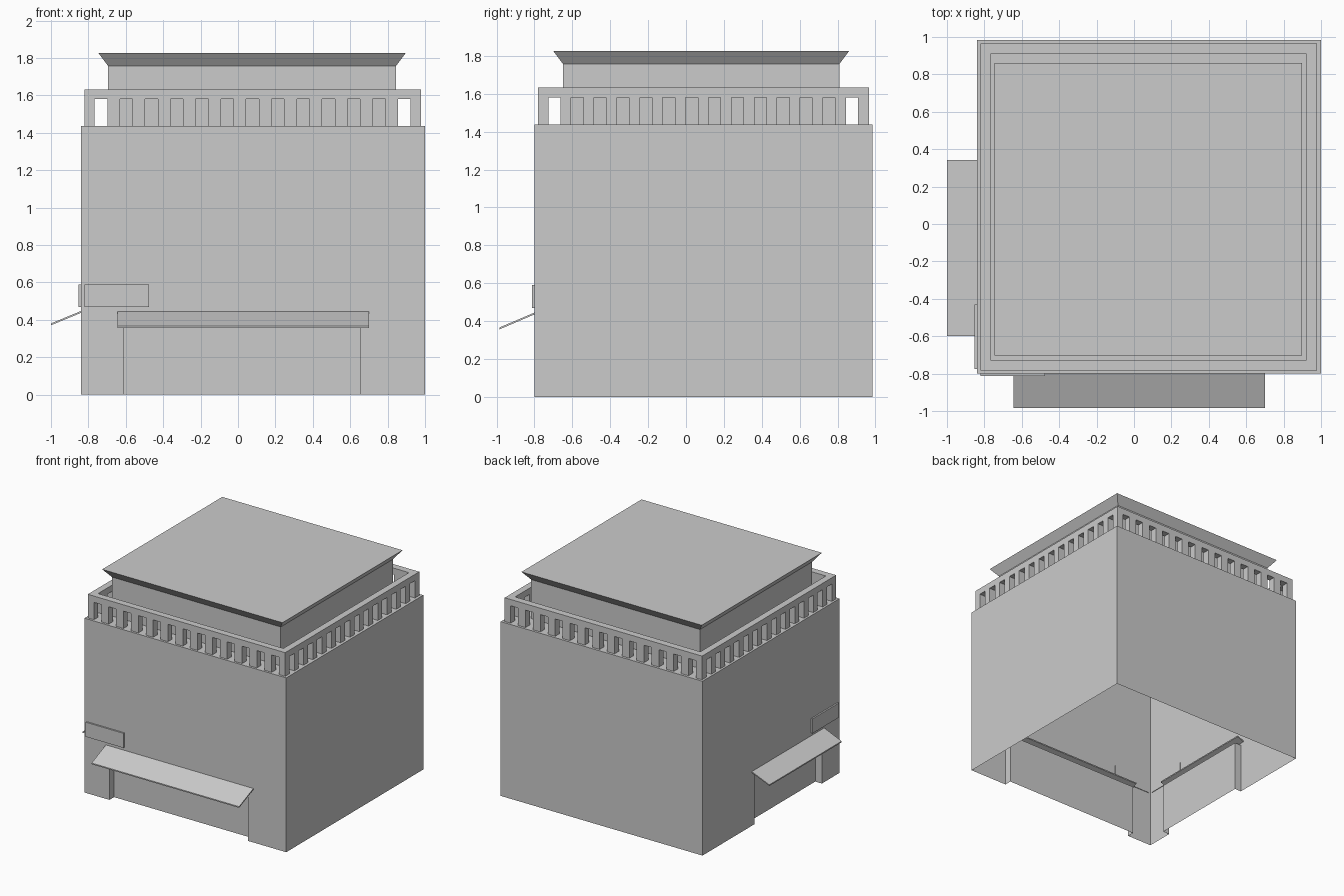
import bpy, bmesh
from mathutils import Vector

if "Cube" in bpy.data.objects:
    bpy.data.objects.remove(bpy.data.objects["Cube"])

X0, X1, Y0, Y1, H = -0.84, 1.0, -0.80, 0.985, 1.437   # main block
PX0, PX1, PY0, PY1 = -0.822, 0.978, -0.782, 0.965     # parapet outer
IX0, IX1, IY0, IY1 = -0.767, 0.923, -0.727, 0.908     # parapet inner


def finish(name, bm):
    bmesh.ops.remove_doubles(bm, verts=bm.verts, dist=1e-5)
    bmesh.ops.recalc_face_normals(bm, faces=bm.faces)
    me = bpy.data.meshes.new(name)
    bm.to_mesh(me)
    bm.free()
    ob = bpy.data.objects.new(name, me)
    bpy.context.collection.objects.link(ob)
    return ob


def face(bm, pts):
    bm.faces.new([bm.verts.new(p) for p in pts])


def add_box(bm, x0, x1, y0, y1, z0, z1):
    verts = bmesh.ops.create_cube(bm, size=1)["verts"]
    for v in verts:
        v.co = Vector(((x0 + x1) / 2 + v.co.x * (x1 - x0),
                       (y0 + y1) / 2 + v.co.y * (y1 - y0),
                       (z0 + z1) / 2 + v.co.z * (z1 - z0)))


def box(name, *dims):
    bm = bmesh.new()
    add_box(bm, *dims)
    return finish(name, bm)


def front(u, d, z):   # position along front wall, depth inwards, height
    return (u, Y0 + d, z)


def left(u, d, z):    # same for the left wall
    return (X0 + d, u, z)


def entrance_wall(bm, at, u0, u1, a, b, top=0.42, depth=0.06):
    """Wall with a doorway recess open at the bottom."""
    face(bm, [at(u, 0, z) for u, z in
              ((u0, 0), (a, 0), (a, top), (b, top), (b, 0), (u1, 0), (u1, H), (u0, H))])
    path = [(a, 0), (a, top), (b, top), (b, 0)]
    for (p, pz), (q, qz) in zip(path, path[1:]):
        face(bm, [at(p, 0, pz), at(q, 0, qz), at(q, depth, qz), at(p, depth, pz)])
    face(bm, [at(p, depth, z) for p, z in path])


# Hollow main block, open underneath
bm = bmesh.new()
entrance_wall(bm, front, X0, X1, -0.612, 0.652)
entrance_wall(bm, left, Y0, Y1, -0.57, 0.31)
face(bm, [(X1, Y0, 0), (X1, Y1, 0), (X1, Y1, H), (X1, Y0, H)])
face(bm, [(X1, Y1, 0), (X0, Y1, 0), (X0, Y1, H), (X1, Y1, H)])
face(bm, [(X0, Y0, H), (X1, Y0, H), (X1, Y1, H), (X0, Y1, H)])
finish("main_block", bm)

# Parapet: four rails on evenly spaced posts
bm = bmesh.new()
ZP, ZT = 1.58, 1.632
for y0, y1 in ((PY0, IY0), (IY1, PY1)):
    add_box(bm, PX0, PX1, y0, y1, ZP, ZT)
for x0, x1 in ((PX0, IX0), (IX1, PX1)):
    add_box(bm, x0, x1, IY0, IY1, ZP, ZT)
    for y0, y1 in ((PY0, IY0), (IY1, PY1)):
        add_box(bm, x0, x1, y0, y1, H, ZP)


def posts(lo, hi, count, gap):
    post = (hi - lo - count * gap) / (count - 1)
    return [(lo + gap + i * (gap + post), lo + (i + 1) * (gap + post))
            for i in range(count - 1)]


for a, b in posts(IX0, IX1, 13, 0.068):
    add_box(bm, a, b, PY0, IY0, H, ZP)
    add_box(bm, a, b, IY1, PY1, H, ZP)
for a, b in posts(IY0, IY1, 14, 0.064):
    add_box(bm, PX0, IX0, a, b, H, ZP)
    add_box(bm, IX1, PX1, a, b, H, ZP)
me_ob = finish("parapet", bm)

# Upper storey and flared roof
bm = bmesh.new()
rings = []
for o, z in ((0, H), (0, 1.758), (0.052, 1.827)):
    rings.append([bm.verts.new(p) for p in (
        (-0.695 - o, -0.65 - o, z), (0.845 + o, -0.65 - o, z),
        (0.845 + o, 0.81 + o, z), (-0.695 - o, 0.81 + o, z))])
for r, s in zip(rings, rings[1:]):
    for i in range(4):
        j = (i + 1) % 4
        bm.faces.new((r[i], r[j], s[j], s[i]))
bm.faces.new(rings[-1])
finish("upper_storey_roof", bm)


def awning(name, at, a, b, reach, z_out, z_wall, t=0.01):
    """Thin sloping slab running slightly through the wall."""
    z_in = z_wall + (z_wall - z_out) / reach * 0.06
    prof = [(-reach, z_out), (0.06, z_in), (0.06, z_in - t), (-reach, z_out - t)]
    bm = bmesh.new()
    for u in (a, b):
        face(bm, [at(u, d, z) for d, z in prof])
    for i in range(4):
        p, q = prof[i], prof[(i + 1) % 4]
        face(bm, [at(a, *p), at(b, *p), at(b, *q), at(a, *q)])
    finish(name, bm)


awning("front_awning", front, -0.645, 0.70, 0.185, 0.366, 0.445)
awning("left_awning", left, -0.60, 0.342, 0.16, 0.381, 0.447)

# Blank sign plates above the awnings
box("front_sign_plate", -0.82, -0.475, Y0 - 0.013, Y0 + 0.005, 0.47, 0.59)
box("left_sign_plate", X0 - 0.013, X0 + 0.005, -0.775, -0.43, 0.47, 0.59)
